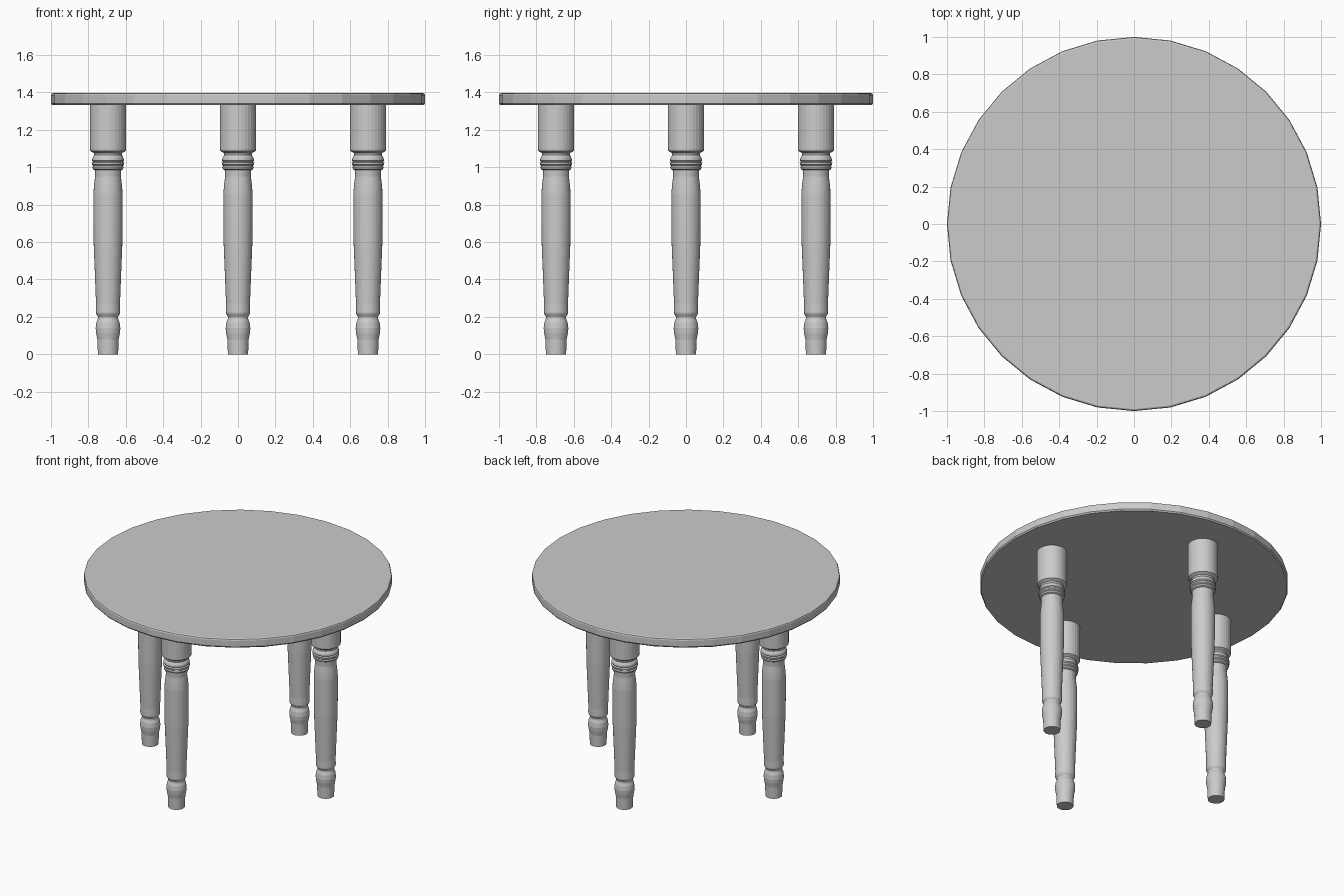
import bpy, bmesh, math

if "Cube" in bpy.data.objects:
    bpy.data.objects.remove(bpy.data.objects["Cube"])

wood = bpy.data.materials.new("light grey")
wood.diffuse_color = (0.6, 0.6, 0.6, 1)
wood.use_nodes = True
wood.node_tree.nodes["Principled BSDF"].inputs["Base Color"].default_value = wood.diffuse_color


def lathe(name, profile, sides, location=(0, 0, 0)):
    """Capped solid of revolution from (radius, height) points, bottom to top."""
    bm = bmesh.new()
    rings = []
    for r, z in profile:
        rings.append([bm.verts.new((r * math.cos(2 * math.pi * i / sides),
                                    r * math.sin(2 * math.pi * i / sides), z))
                      for i in range(sides)])
    for a, b in zip(rings, rings[1:]):
        for i in range(sides):
            j = (i + 1) % sides
            bm.faces.new((a[i], a[j], b[j], b[i]))
    bm.faces.new(rings[0][::-1])
    bm.faces.new(rings[-1])
    mesh = bpy.data.meshes.new(name)
    bm.to_mesh(mesh)
    bm.free()
    mesh.materials.append(wood)
    ob = bpy.data.objects.new(name, mesh)
    ob.location = location
    bpy.context.collection.objects.link(ob)
    return ob


# Round top with softened edges
lathe("table_top", [(0.993, 1.333), (1.0, 1.342), (1.0, 1.385),
                    (0.997, 1.393), (0.99, 1.397)], 32)

# Turned leg: foot, bulb, collar, tapered shaft, beads, plain block
leg = [(0.054, 0), (0.057, 0.08), (0.064, 0.115), (0.066, 0.14),
       (0.062, 0.17), (0.054, 0.19), (0.054, 0.2), (0.064, 0.217),
       (0.065, 0.225), (0.064, 0.27), (0.071, 0.45), (0.077, 0.6),
       (0.078, 0.72), (0.078, 0.86), (0.075, 0.9), (0.069, 0.95),
       (0.071, 0.985), (0.081, 0.99), (0.083, 1.0), (0.079, 1.008),
       (0.086, 1.014), (0.087, 1.024), (0.08, 1.03), (0.086, 1.036),
       (0.083, 1.05), (0.074, 1.065), (0.076, 1.076), (0.096, 1.088),
       (0.0975, 1.097), (0.0975, 1.333)]
for side, x, y in (("front", 0, -1), ("back", 0, 1), ("left", -1, 0), ("right", 1, 0)):
    lathe(side + "_leg", leg, 32, (x * 0.695, y * 0.695, 0))
